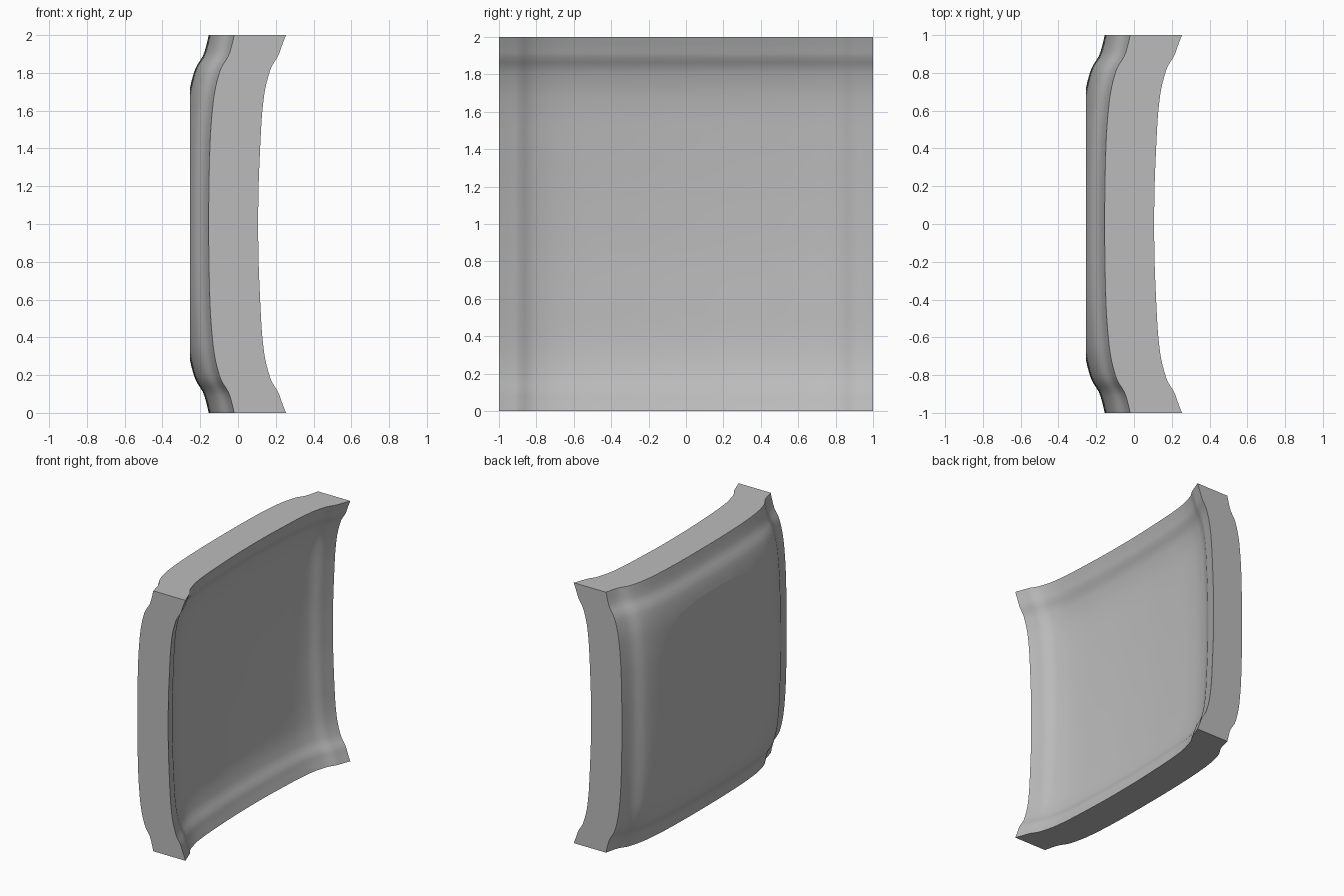
import bpy
import bmesh
from math import radians

cube = bpy.data.objects.get("Cube")
if cube:
    bpy.data.objects.remove(cube)

# Rise of each face from its centre (0) to its rim (1)
OUTER = [(0, 0), (.2, .001), (.45, .008), (.6, .019), (.69, .030), (.78, .050),
         (.835, .070), (.885, .102), (.93, .118), (1, .135)]
INNER = [(0, 0), (.2, .002), (.5, .015), (.6, .022), (.71, .036), (.79, .056),
         (.84, .074), (.89, .106), (.94, .124), (1, .147)]
PLATEAU = -.255


def rise(profile, t):
    """Smooth cubic through the profile points."""
    t = abs(t)
    n = len(profile)
    i = next(k for k in range(n - 1) if t <= profile[k + 1][0] + 1e-9)

    def slope(k):
        if k == 0:
            return 0
        a, b = profile[k - 1], profile[min(k + 1, n - 1)]
        return (b[1] - a[1]) / (b[0] - a[0])

    (t0, v0), (t1, v1) = profile[i], profile[i + 1]
    w = t1 - t0
    u = (t - t0) / w
    return ((2*u**3 - 3*u**2 + 1) * v0 + (u**3 - 2*u**2 + u) * w * slope(i)
            + (3*u**2 - 2*u**3) * v1 + (u**3 - u**2) * w * slope(i + 1))


# Grid stations, closer together toward the rim
N = 30
half = [1 - (1 - k / N) ** 1.5 for k in range(N + 1)]
stations = [-t for t in reversed(half[1:])] + half
M = len(stations)

bm = bmesh.new()


def sheet(base, profile):
    return [[bm.verts.new((base + rise(profile, y) + rise(profile, z), y, z + 1))
             for z in stations] for y in stations]


# Bulging and dished faces
outer, inner = sheet(-.29, OUTER), sheet(-.04, INNER)
for grid in (outer, inner):
    for i in range(M - 1):
        for j in range(M - 1):
            bm.faces.new((grid[i][j], grid[i + 1][j], grid[i + 1][j + 1], grid[i][j + 1]))


# Flat sides joining the two faces
def border(g):
    return (g[0][:-1] + [row[-1] for row in g[:-1]]
            + g[-1][:0:-1] + [row[0] for row in g[:0:-1]])


a, b = border(outer), border(inner)
for k in range(len(a)):
    m = (k + 1) % len(a)
    bm.faces.new((a[k], a[m], b[m], b[k]))
bmesh.ops.recalc_face_normals(bm, faces=bm.faces)

# Slice the bulge to a flat plateau
cut = bmesh.ops.bisect_plane(bm, geom=bm.verts[:] + bm.edges[:] + bm.faces[:],
                             plane_co=(PLATEAU, 0, 0), plane_no=(-1, 0, 0), clear_outer=True)
rim = [e for e in cut["geom_cut"] if isinstance(e, bmesh.types.BMEdge)]
bmesh.ops.edgeloop_fill(bm, edges=rim)
bmesh.ops.recalc_face_normals(bm, faces=bm.faces)

mesh = bpy.data.meshes.new("curved_panel")
bm.to_mesh(mesh)
bm.free()
panel = bpy.data.objects.new("curved_panel", mesh)
bpy.context.collection.objects.link(panel)

grey = bpy.data.materials.new("plain_grey")
grey.use_nodes = True
colour = (.5, .5, .5, 1)
grey.diffuse_color = colour
grey.node_tree.nodes["Principled BSDF"].inputs["Base Color"].default_value = colour
mesh.materials.append(grey)

# Smooth curved faces, crisp borders and plateau
bpy.ops.object.select_all(action="DESELECT")
panel.select_set(True)
bpy.context.view_layer.objects.active = panel
bpy.ops.object.shade_smooth_by_angle(angle=radians(35))
for p in mesh.polygons:
    if len(p.vertices) > 8:
        p.use_smooth = False
